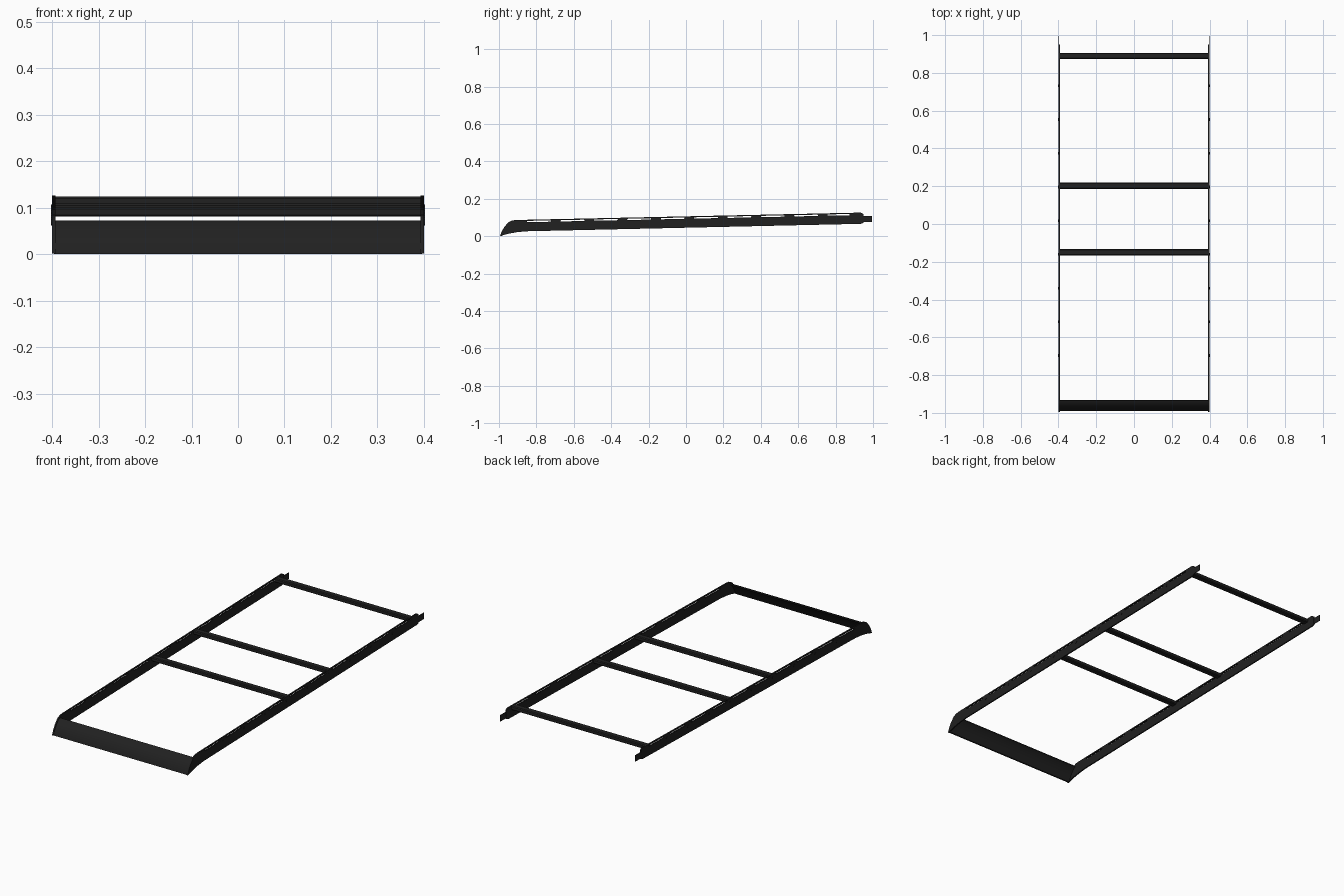
import bpy, bmesh, math
from mathutils import Matrix

if "Cube" in bpy.data.objects:
    bpy.data.objects.remove(bpy.data.objects["Cube"])

black = bpy.data.materials.new("black_metal")
black.diffuse_color = (0.015, 0.015, 0.015, 1)
black.use_nodes = True
black.node_tree.nodes["Principled BSDF"].inputs["Base Color"].default_value = black.diffuse_color

# local (y, z, x) -> world axes: curve plane becomes the side view
SIDE = Matrix(((0, 0, 1, 0), (1, 0, 0, 0), (0, 1, 0, 0), (0, 0, 0, 1)))


def plate(name, outlines, x, half, bevel=0.0):
    """Flat side-view outline (later outlines are holes) extruded across x."""
    cu = bpy.data.curves.new(name, 'CURVE')
    cu.dimensions, cu.fill_mode = '2D', 'BOTH'
    cu.extrude, cu.bevel_depth, cu.bevel_resolution = half - bevel, bevel, 1
    cu.offset = -bevel
    for pts in outlines:
        sp = cu.splines.new('POLY')
        sp.points.add(len(pts) - 1)
        for p, (y, z) in zip(sp.points, pts):
            p.co = (y, z, 0, 1)
        sp.use_cyclic_u = True
    ob = bpy.data.objects.new(name, cu)
    bpy.context.collection.objects.link(ob)
    ob.matrix_world = Matrix.Translation((x, 0, 0)) @ SIDE
    bpy.ops.object.select_all(action='DESELECT')
    ob.select_set(True)
    bpy.context.view_layer.objects.active = ob
    bpy.ops.object.convert(target='MESH')
    ob = bpy.context.object
    ob.data.materials.clear()
    ob.data.materials.append(black)
    bpy.ops.object.shade_smooth_by_angle()
    return ob


def top(y):
    return 0.090 + (y + 0.92) * 0.0215


def slot(y0, y1, drop, h):
    """Rounded slot following the slope of the rail."""
    r, pts = h / 2, []
    for c, a0 in ((y1 - r, -90), (y0 + r, 90)):
        for i in range(5):
            a = math.radians(a0 + i * 45)
            pts.append((c + r * math.cos(a), top(c) - drop + r * math.sin(a)))
    return pts


rail = [(-0.99, 0.005), (-0.94, 0.018), (-0.90, 0.025), (-0.85, 0.030), (0.94, 0.070),
        (0.955, 0.075), (0.955, 0.122), (0.94, 0.130), (-0.90, 0.0905), (-0.925, 0.088),
        (-0.945, 0.078), (-0.965, 0.055), (-0.98, 0.030)]
posts = [-0.87 + 0.1785 * i for i in range(11)]
slots = [slot(a + 0.025, b - 0.025, 0.0095, 0.007) for a, b in zip(posts, posts[1:])]

for side, s in (("left", -1), ("right", 1)):
    # slotted side rail
    plate(f"{side}_rail", [rail] + slots, s * 0.3965, 0.0035)
    # rear mounting tab
    plate(f"{side}_rear_tab", [[(0.90, 0.078), (1.0, 0.079), (1.0, 0.112), (0.90, 0.112)]],
          s * 0.3985, 0.0015)
    # bolt heads on the rail
    bm = bmesh.new()
    for y in posts[1:-1]:
        m = Matrix.Translation((s * 0.4005, y, top(y) - 0.022)) @ Matrix.Rotation(math.pi / 2, 4, 'Y')
        bmesh.ops.create_cone(bm, cap_ends=True, segments=12, radius1=0.007,
                              radius2=0.007, depth=0.003, matrix=m)
    me = bpy.data.meshes.new(f"{side}_bolts")
    bm.to_mesh(me)
    bm.free()
    me.materials.append(black)
    bpy.context.collection.objects.link(bpy.data.objects.new(f"{side}_bolts", me))

# crossbars with a flattened rounded section
for name, y in (("front_crossbar", -0.145), ("middle_crossbar", 0.207), ("rear_crossbar", 0.895)):
    zc = top(y) - 0.0115
    w, h, c = 0.0165, 0.0105, 0.004
    sec = [(-w, -h + c), (-w + c, -h), (w - c, -h), (w, -h + c),
           (w, h - c), (w - c, h), (-w + c, h), (-w, h - c)]
    plate(name, [[(y + a, zc + b) for a, b in sec]], 0, 0.395)

# sloping front wind deflector
plate("front_deflector", [[(-0.986, 0.004), (-0.978, 0.004), (-0.958, 0.040), (-0.940, 0.064),
                           (-0.928, 0.072), (-0.930, 0.077), (-0.946, 0.071), (-0.966, 0.047),
                           (-0.980, 0.024)]], 0, 0.396)

# settle on the ground and centre lengthways
bpy.context.view_layer.update()
pts = [o.matrix_world @ v.co for o in bpy.data.objects if o.type == 'MESH' for v in o.data.vertices]
dz = min(p.z for p in pts)
dy = (min(p.y for p in pts) + max(p.y for p in pts)) / 2
for o in bpy.data.objects:
    o.matrix_world = Matrix.Translation((0, -dy, -dz)) @ o.matrix_world
